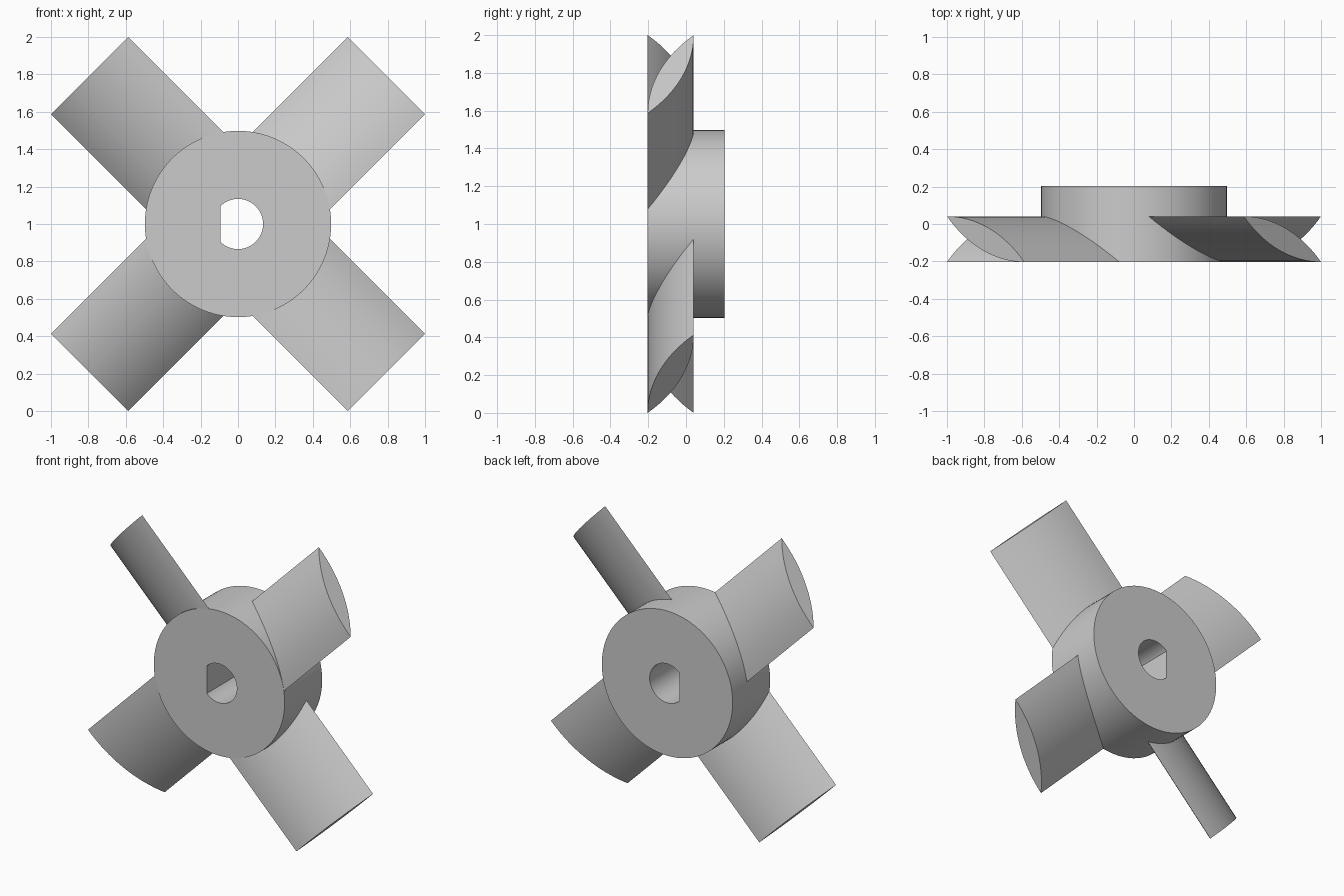
import bpy, bmesh
from math import sin, cos, pi, radians, atan2
from mathutils import Vector

cube = bpy.data.objects.get("Cube")
if cube:
    bpy.data.objects.remove(cube, do_unlink=True)

CENTRE = Vector((0, 0, 1))
FRONT, BACK = -0.204, 0.204

grey = bpy.data.materials.new("light_grey")
grey.use_nodes = True
colour = (0.6, 0.6, 0.6, 1)
grey.diffuse_color = colour
grey.node_tree.nodes["Principled BSDF"].inputs["Base Color"].default_value = colour


def finish(bm, name):
    """Turn a bmesh into a smooth shaded object with crisp edges."""
    bmesh.ops.recalc_face_normals(bm, faces=bm.faces)
    mesh = bpy.data.meshes.new(name)
    bm.to_mesh(mesh)
    bm.free()
    obj = bpy.data.objects.new(name, mesh)
    bpy.context.collection.objects.link(obj)
    mesh.materials.append(grey)
    bpy.ops.object.select_all(action='DESELECT')
    obj.select_set(True)
    bpy.context.view_layer.objects.active = obj
    bpy.ops.object.shade_smooth_by_angle(angle=radians(30))


def bridge(bm, a, b):
    n = len(a)
    for i in range(n):
        j = (i + 1) % n
        bm.faces.new((a[i], a[j], b[j], b[i]))


def make_hub(outer=0.498, bore=0.134, flat=0.0945, steps=96):
    """Thick disc with a D-shaped shaft hole, flat on the -x side."""
    bm = bmesh.new()

    def ring(y, radius, cut=None):
        verts = []
        for i in range(steps):
            a = 2 * pi * i / steps
            r = radius
            if cut and cos(a) < 0:
                r = min(radius, cut / -cos(a))
            verts.append(bm.verts.new(CENTRE + Vector((r * cos(a), y, r * sin(a)))))
        return verts

    rings = [ring(FRONT, outer), ring(BACK, outer),
             ring(BACK, bore, flat), ring(FRONT, bore, flat)]
    for k in range(4):
        bridge(bm, rings[k], rings[(k + 1) % 4])
    finish(bm, "hub")


def lens_section(steps=16):
    """Pitched lens outline as (tangent, y) points, two equal arcs."""
    low, high = Vector((-0.292, FRONT + 0.001)), Vector((0.292, 0.041))
    mid, half = (low + high) / 2, (high - low) / 2
    along = half.normalized()
    normal = Vector((-along.y, along.x))
    theta = atan2(half.y, half.x)
    radius = half.length / sin(theta)
    points = []
    for side in (1, -1):
        for i in range(steps):
            phi = side * theta * (2 * i / steps - 1)
            bulge = radius * (cos(phi) - cos(theta))
            points.append(mid + along * radius * sin(phi) + normal * side * bulge)
    return points


def make_blade(name, angle, root=0.3, tip=1.122):
    bm = bmesh.new()
    radial = Vector((cos(angle), 0, sin(angle)))
    tangent = Vector((-sin(angle), 0, cos(angle)))
    ends = []
    for r in (root, tip):
        ends.append([bm.verts.new(CENTRE + radial * r + tangent * p.x + Vector((0, p.y, 0)))
                     for p in lens_section()])
        bm.faces.new(ends[-1])
    bridge(bm, *ends)
    finish(bm, name)


make_hub()
names = ("blade_upper_left", "blade_upper_right", "blade_lower_right", "blade_lower_left")
for i, name in enumerate(names):
    make_blade(name, pi / 4 + i * pi / 2)
